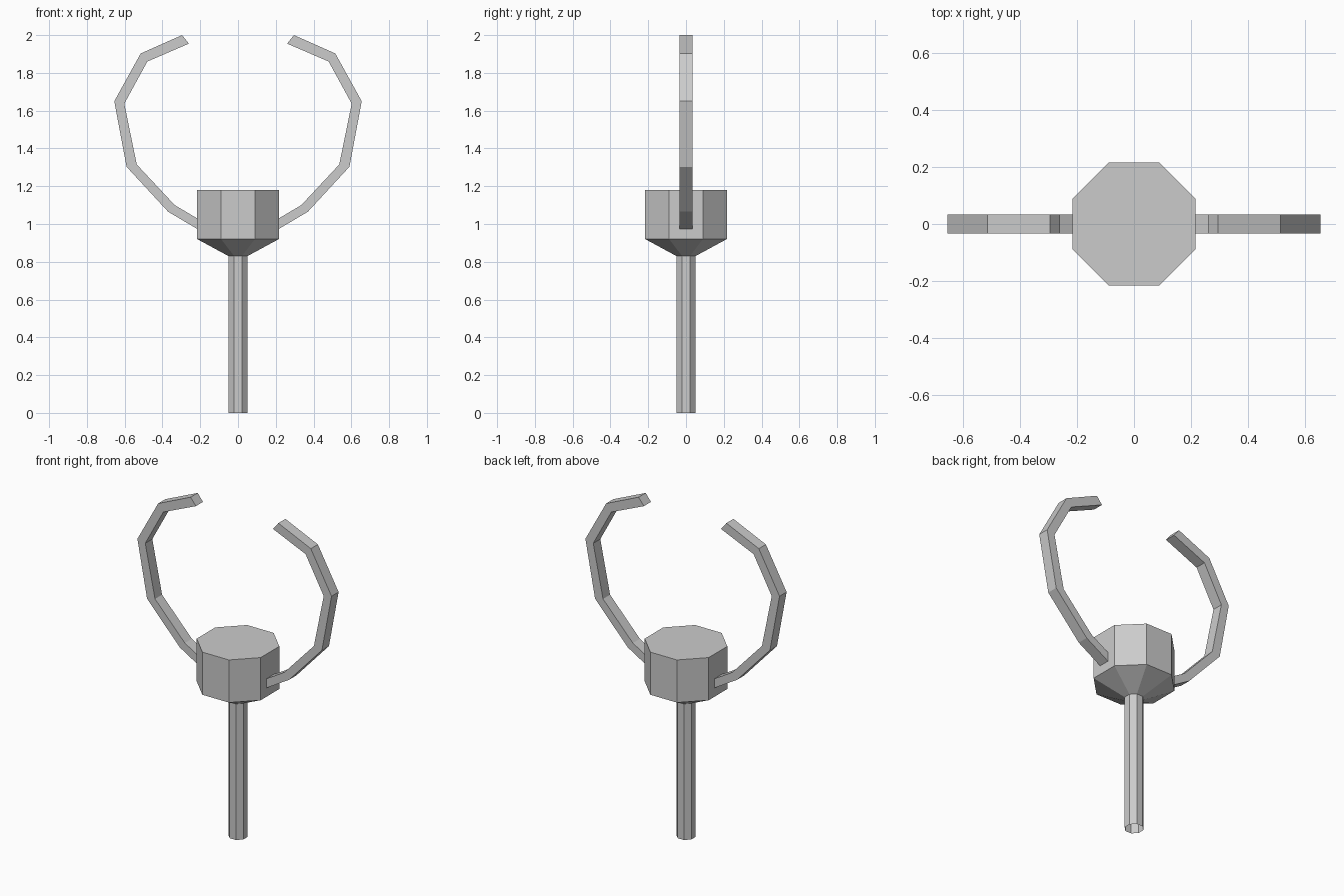
import bpy, bmesh, math

if "Cube" in bpy.data.objects:
    bpy.data.objects.remove(bpy.data.objects["Cube"])


def make_object(name, bm):
    bmesh.ops.recalc_face_normals(bm, faces=bm.faces[:])
    mesh = bpy.data.meshes.new(name)
    bm.to_mesh(mesh)
    bm.free()
    obj = bpy.data.objects.new(name, mesh)
    bpy.context.collection.objects.link(obj)
    return obj


def octagon_ring(bm, half_width, z):
    r = half_width / math.cos(math.pi / 8)
    angles = [math.pi / 8 + i * math.pi / 4 for i in range(8)]
    return [bm.verts.new((r * math.cos(a), r * math.sin(a), z)) for a in angles]


def octagon_lathe(name, profile):
    bm = bmesh.new()
    rings = [octagon_ring(bm, w, z) for w, z in profile]
    for low, high in zip(rings, rings[1:]):
        for i in range(8):
            j = (i + 1) % 8
            bm.faces.new((low[i], low[j], high[j], high[i]))
    bm.faces.new(rings[-1])
    return make_object(name, bm)


# Shaft (open at the bottom), flaring into the eight-sided head
octagon_lathe("shaft_and_head", [(0.05, 0), (0.05, 0.83), (0.216, 0.92), (0.216, 1.18)])

# Curved prong: matching outer and inner outlines, swept as a flat bar
outer = [(0.213, 0.972), (0.37, 1.065), (0.59, 1.303), (0.655, 1.65), (0.515, 1.903), (0.296, 2.0)]
inner = [(0.213, 1.028), (0.335, 1.1), (0.536, 1.315), (0.602, 1.637), (0.48, 1.86), (0.26, 1.955)]
half_depth = 0.034

bm = bmesh.new()
sections = []
for (ox, oz), (ix, iz) in zip(outer, inner):
    corners = [(ox, -half_depth, oz), (ox, half_depth, oz),
               (ix, half_depth, iz), (ix, -half_depth, iz)]
    sections.append([bm.verts.new(c) for c in corners])
for a, b in zip(sections, sections[1:]):
    for i in range(4):
        j = (i + 1) % 4
        bm.faces.new((a[i], a[j], b[j], b[i]))
bm.faces.new(sections[0])
bm.faces.new(sections[-1])
prongs = make_object("curved_prongs", bm)

# Second prong on the other side
mirror = prongs.modifiers.new("Mirror", "MIRROR")
mirror.use_axis = (True, False, False)
mirror.use_mirror_merge = False
